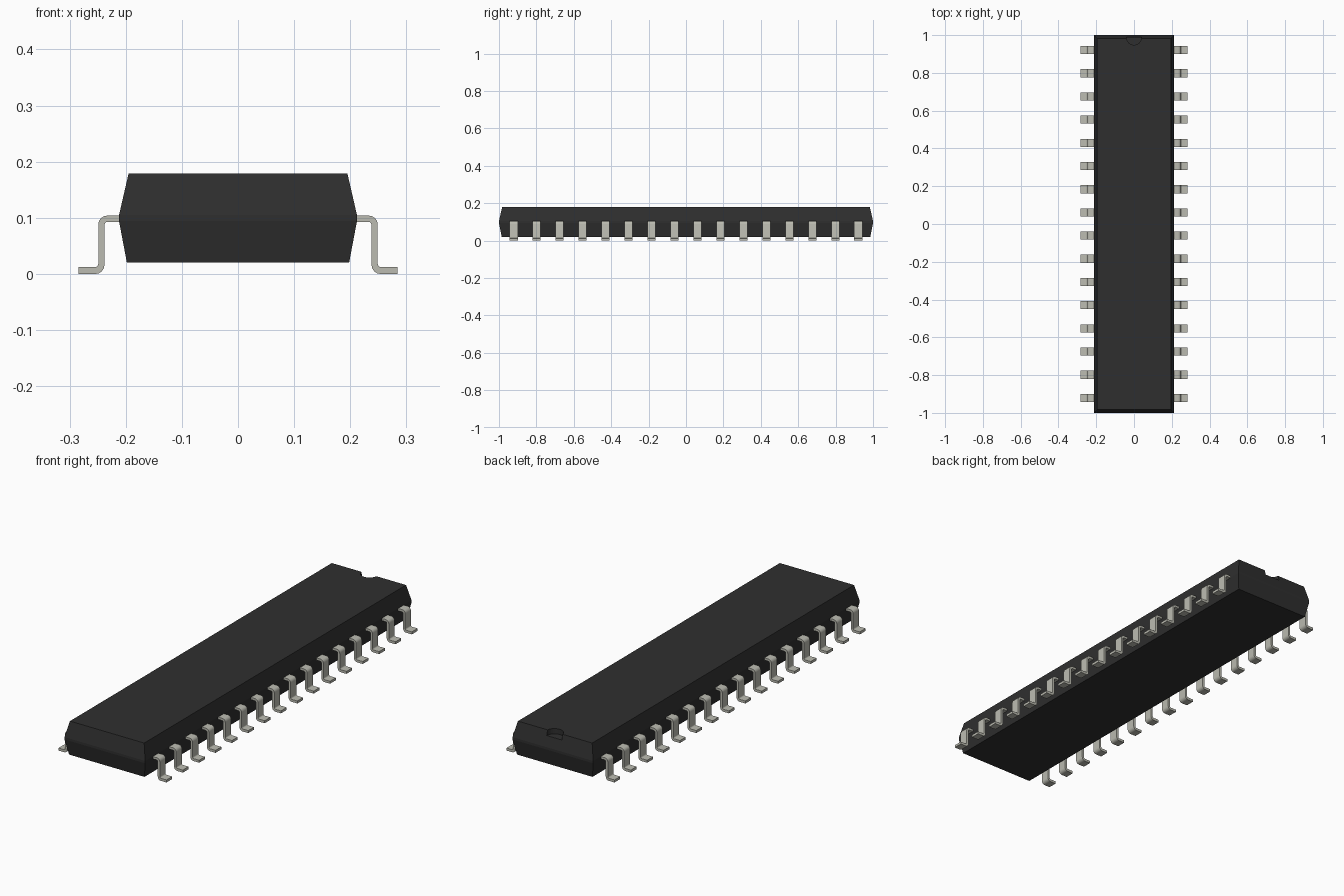
import bpy, bmesh, math
from mathutils import Vector

cube = bpy.data.objects.get("Cube")
if cube:
    bpy.data.objects.remove(cube, do_unlink=True)


def make_material(name, colour):
    mat = bpy.data.materials.new(name)
    mat.use_nodes = True
    mat.diffuse_color = (*colour, 1)
    bsdf = next(n for n in mat.node_tree.nodes if n.type == "BSDF_PRINCIPLED")
    bsdf.inputs["Base Color"].default_value = (*colour, 1)
    return mat


def make_mesh(name, bm, mat):
    bmesh.ops.recalc_face_normals(bm, faces=bm.faces)
    mesh = bpy.data.meshes.new(name)
    bm.to_mesh(mesh)
    bm.free()
    mesh.materials.append(mat)
    return mesh


def add_object(name, mesh):
    obj = bpy.data.objects.new(name, mesh)
    bpy.context.collection.objects.link(obj)
    return obj


def activate(obj):
    bpy.ops.object.select_all(action="DESELECT")
    obj.select_set(True)
    bpy.context.view_layer.objects.active = obj


def round_corners(corners, steps=4):
    """Outline points with each (x, z, radius) right-angle corner filleted."""
    points = []
    for i, (x, z, r) in enumerate(corners):
        p = Vector((x, z))
        if r == 0:
            points.append(p)
            continue
        nxt = Vector(corners[(i + 1) % len(corners)][:2])
        a = (Vector(corners[i - 1][:2]) - p).normalized() * r
        b = (nxt - p).normalized() * r
        for s in range(steps + 1):
            t = s / steps * math.pi / 2
            points.append(p + a * (1 - math.sin(t)) + b * (1 - math.cos(t)))
    return points


black = make_material("black plastic", (0.028, 0.028, 0.028))
metal = make_material("dull silver metal", (0.5, 0.5, 0.44))

# Body: stacked rectangles tapering away from a narrow waist band
bm = bmesh.new()
rings = []
for half_x, half_y, z in ((0.198, 0.985, 0.02), (0.212, 1.0, 0.094),
                          (0.212, 1.0, 0.105), (0.195, 0.983, 0.179)):
    rings.append([bm.verts.new((sx * half_x, sy * half_y, z))
                  for sx, sy in ((-1, -1), (1, -1), (1, 1), (-1, 1))])
for low, high in zip(rings, rings[1:]):
    for i in range(4):
        j = (i + 1) % 4
        bm.faces.new((low[i], low[j], high[j], high[i]))
bm.faces.new(rings[0])
bm.faces.new(rings[-1])
body = add_object("body", make_mesh("body", bm, black))

# Half-round orientation notch at the back of the top
bm = bmesh.new()
bmesh.ops.create_cone(bm, cap_ends=True, segments=32, radius1=0.04,
                      radius2=0.04, depth=0.1)
cutter = add_object("notch_cutter", make_mesh("notch_cutter", bm, black))
cutter.location = (0, 0.988, 0.204)
cutter.hide_render = True
cut = body.modifiers.new("notch", "BOOLEAN")
cut.object = cutter
cut.solver = "EXACT"
activate(body)
bpy.ops.object.modifier_apply(modifier=cut.name)
bpy.data.objects.remove(cutter, do_unlink=True)

# Pins: rounded strip profile running out, down and out again
PIN_WIDTH, PIN_COUNT, ROW_END = 0.043, 16, 0.921
outline = round_corners([
    (0.2, 0.104, 0), (0.249, 0.104, 0.016), (0.249, 0.012, 0.006),
    (0.284, 0.012, 0), (0.284, 0, 0), (0.238, 0, 0.016),
    (0.238, 0.093, 0.006), (0.2, 0.093, 0)])

for side, sign in (("left", 1), ("right", -1)):
    bm = bmesh.new()
    face = bm.faces.new([bm.verts.new((sign * p.x, -PIN_WIDTH / 2, p.y))
                         for p in outline])
    grown = bmesh.ops.extrude_face_region(bm, geom=[face], use_keep_orig=True)
    moved = [v for v in grown["geom"] if isinstance(v, bmesh.types.BMVert)]
    bmesh.ops.translate(bm, verts=moved, vec=(0, PIN_WIDTH, 0))
    mesh = make_mesh(side + "_pin", bm, metal)
    for i in range(PIN_COUNT):
        pin = add_object(f"{side}_pin_{i + 1}", mesh)
        pin.location.y = -ROW_END + 2 * ROW_END * i / (PIN_COUNT - 1)
        if i == 0:
            activate(pin)
            bpy.ops.object.shade_smooth_by_angle(angle=math.radians(30))
